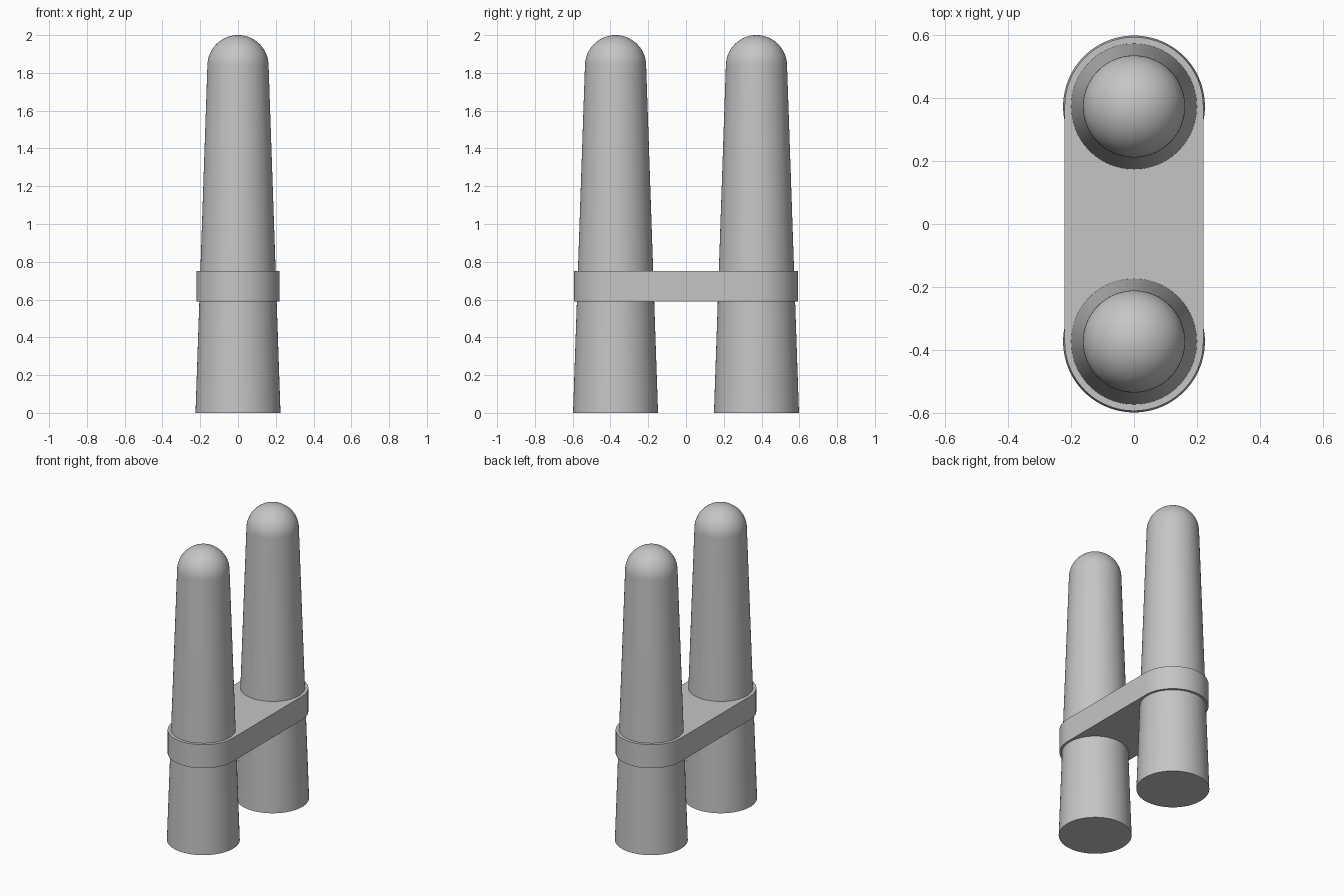
import bpy, bmesh
from math import sin, cos, pi, radians

cube = bpy.data.objects.get("Cube")
if cube:
    bpy.data.objects.remove(cube, do_unlink=True)

HEIGHT = 2.0
BASE_R, DOME_R = 0.225, 0.162
POST_Y = 0.373
BAND_R, BAND_LOW, BAND_HIGH = 0.22, 0.59, 0.75
SEGMENTS = 96

grey = bpy.data.materials.new("light grey")
grey.use_nodes = True
colour = (0.56, 0.56, 0.56, 1)
grey.diffuse_color = colour
grey.node_tree.nodes["Principled BSDF"].inputs["Base Color"].default_value = colour


def finish(name, bm):
    """Turn a bmesh into a shaded, coloured object."""
    bmesh.ops.recalc_face_normals(bm, faces=bm.faces)
    mesh = bpy.data.meshes.new(name)
    bm.to_mesh(mesh)
    bm.free()
    mesh.materials.append(grey)
    obj = bpy.data.objects.new(name, mesh)
    bpy.context.collection.objects.link(obj)
    bpy.ops.object.select_all(action='DESELECT')
    obj.select_set(True)
    bpy.context.view_layer.objects.active = obj
    bpy.ops.object.shade_smooth_by_angle(angle=radians(30))
    return obj


def post(name, y):
    """Tapered round post with a domed tip, lathed from a profile."""
    steps = 16
    profile = [(0, 0), (BASE_R, 0)]
    for i in range(steps + 1):
        a = i / steps * pi / 2
        profile.append((DOME_R * cos(a), HEIGHT - DOME_R + DOME_R * sin(a)))
    bm = bmesh.new()
    verts = [bm.verts.new((r, 0, z)) for r, z in profile]
    edges = [bm.edges.new(pair) for pair in zip(verts, verts[1:])]
    bmesh.ops.spin(bm, geom=verts + edges, cent=(0, 0, 0), axis=(0, 0, 1),
                   angle=2 * pi, steps=SEGMENTS)
    bmesh.ops.remove_doubles(bm, verts=bm.verts, dist=0.0001)
    obj = finish(name, bm)
    obj.location.y = y


def band():
    """Flat strap with rounded ends that joins the posts."""
    bm = bmesh.new()
    half = SEGMENTS // 2
    outline = []
    for side, start in ((1, 0), (-1, pi)):
        for i in range(half + 1):
            a = start + pi * i / half
            outline.append(bm.verts.new((BAND_R * cos(a),
                                         side * POST_Y + BAND_R * sin(a), BAND_LOW)))
    face = bm.faces.new(outline)
    top = bmesh.ops.extrude_face_region(bm, geom=[face], use_keep_orig=True)["geom"]
    bmesh.ops.translate(bm, vec=(0, 0, BAND_HIGH - BAND_LOW),
                        verts=[v for v in top if isinstance(v, bmesh.types.BMVert)])
    finish("connecting_band", bm)


post("front_post", -POST_Y)
post("back_post", POST_Y)
band()
